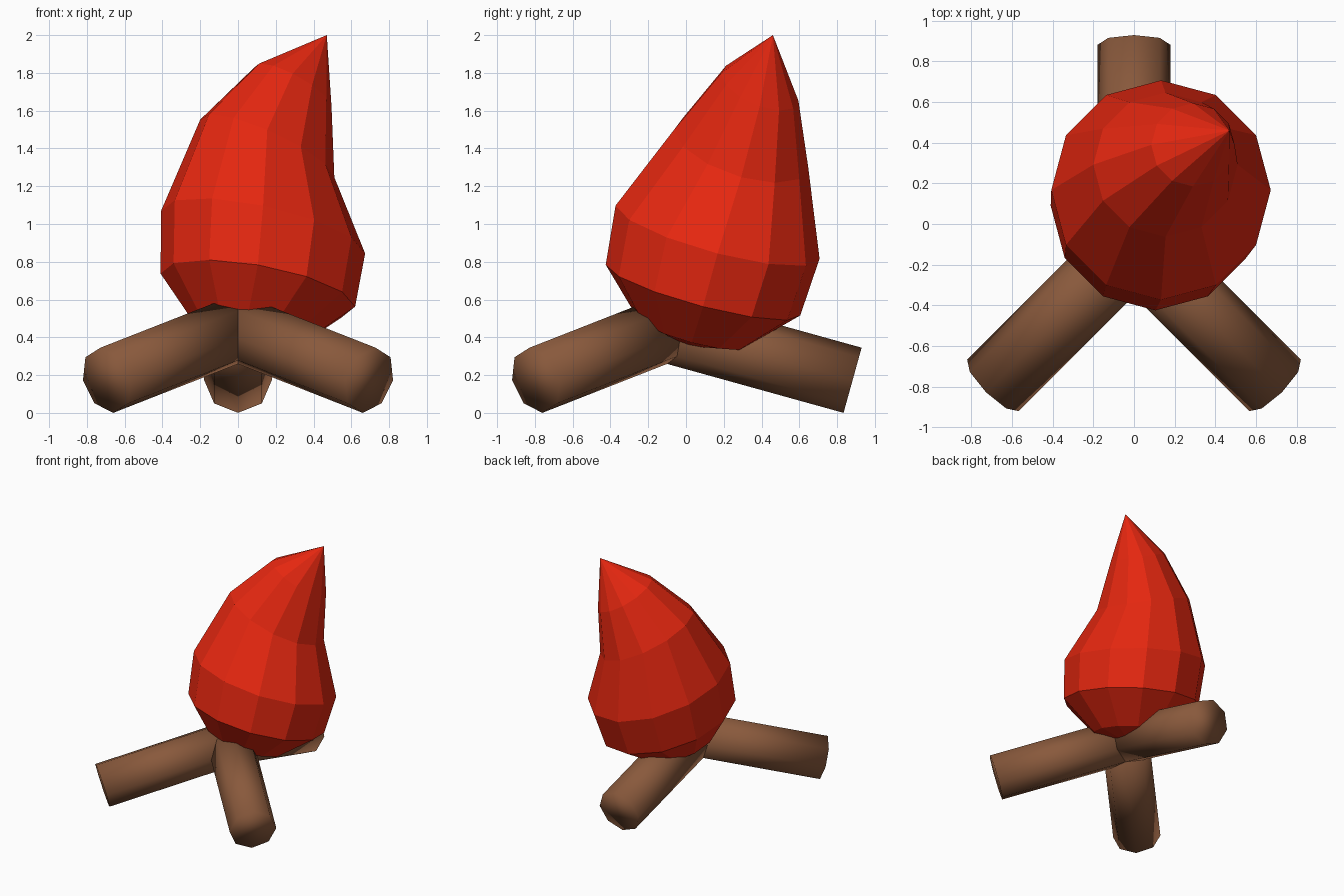
import bpy, bmesh, math
from mathutils import Matrix, Vector

if "Cube" in bpy.data.objects:
    bpy.data.objects.remove(bpy.data.objects["Cube"], do_unlink=True)


def make_material(name, rgb):
    mat = bpy.data.materials.new(name)
    mat.use_nodes = True
    color = (*rgb, 1.0)
    mat.diffuse_color = color
    mat.node_tree.nodes["Principled BSDF"].inputs["Base Color"].default_value = color
    return mat


def add_object(name, bm, mat, smooth):
    bmesh.ops.recalc_face_normals(bm, faces=bm.faces[:])
    for face in bm.faces:
        face.smooth = smooth
    mesh = bpy.data.meshes.new(name)
    bm.to_mesh(mesh)
    bm.free()
    mesh.materials.append(mat)
    obj = bpy.data.objects.new(name, mesh)
    bpy.context.collection.objects.link(obj)
    return obj


flame_red = make_material("flame red", (0.78, 0.02, 0.005))
bark_brown = make_material("bark brown", (0.25, 0.1, 0.045))

# Flame: leaning rings (centre x, y, z, radius, slope along x, slope along y)
SIDES = 12
RINGS = [
    (0.05, 0.03, 0.43, 0.29, 0.20, 0.27),
    (0.105, 0.09, 0.65, 0.515, 0.17, 0.26),
    (0.133, 0.167, 0.957, 0.54, 0.21, 0.26),
    (0.155, 0.292, 1.40, 0.355, 0.43, 0.28),
    (0.29, 0.39, 1.725, 0.205, 0.50, 0.35),
]
bm = bmesh.new()
loops = []
for cx, cy, cz, radius, slope_x, slope_y in RINGS:
    loop = []
    for i in range(SIDES):
        a = math.tau * i / SIDES
        dx, dy = radius * math.cos(a), radius * math.sin(a)
        loop.append(bm.verts.new((cx + dx, cy + dy, cz - slope_x * dx - slope_y * dy)))
    loops.append(loop)
base = bm.verts.new((0.03, 0.0, 0.355))
tip = bm.verts.new((0.47, 0.46, 2.0))
for i in range(SIDES):
    j = (i + 1) % SIDES
    bm.faces.new((base, loops[0][j], loops[0][i]))
    bm.faces.new((tip, loops[-1][i], loops[-1][j]))
    for low, high in zip(loops, loops[1:]):
        bm.faces.new((low[i], low[j], high[j], high[i]))
add_object("flame", bm, flame_red, False)

# Logs: three sloping eight-sided cylinders around a shared hub
TILT = math.radians(15.5)
HUB = Matrix.Translation((0, -0.1, 0))
START, END = Vector((0, 0.035, 0.435)), Vector((0, 0.982, 0.173))
for name, turn in (("back_log", 0), ("front_right_log", 135), ("front_left_log", 225)):
    bm = bmesh.new()
    place = (HUB @ Matrix.Rotation(math.radians(turn), 4, 'Z')
             @ Matrix.Translation((START + END) / 2)
             @ Matrix.Rotation(-math.pi / 2 - TILT, 4, 'X'))
    bmesh.ops.create_cone(bm, cap_ends=True, segments=8, radius1=0.179, radius2=0.179,
                          depth=(END - START).length, matrix=place)
    add_object(name, bm, bark_brown, True)
